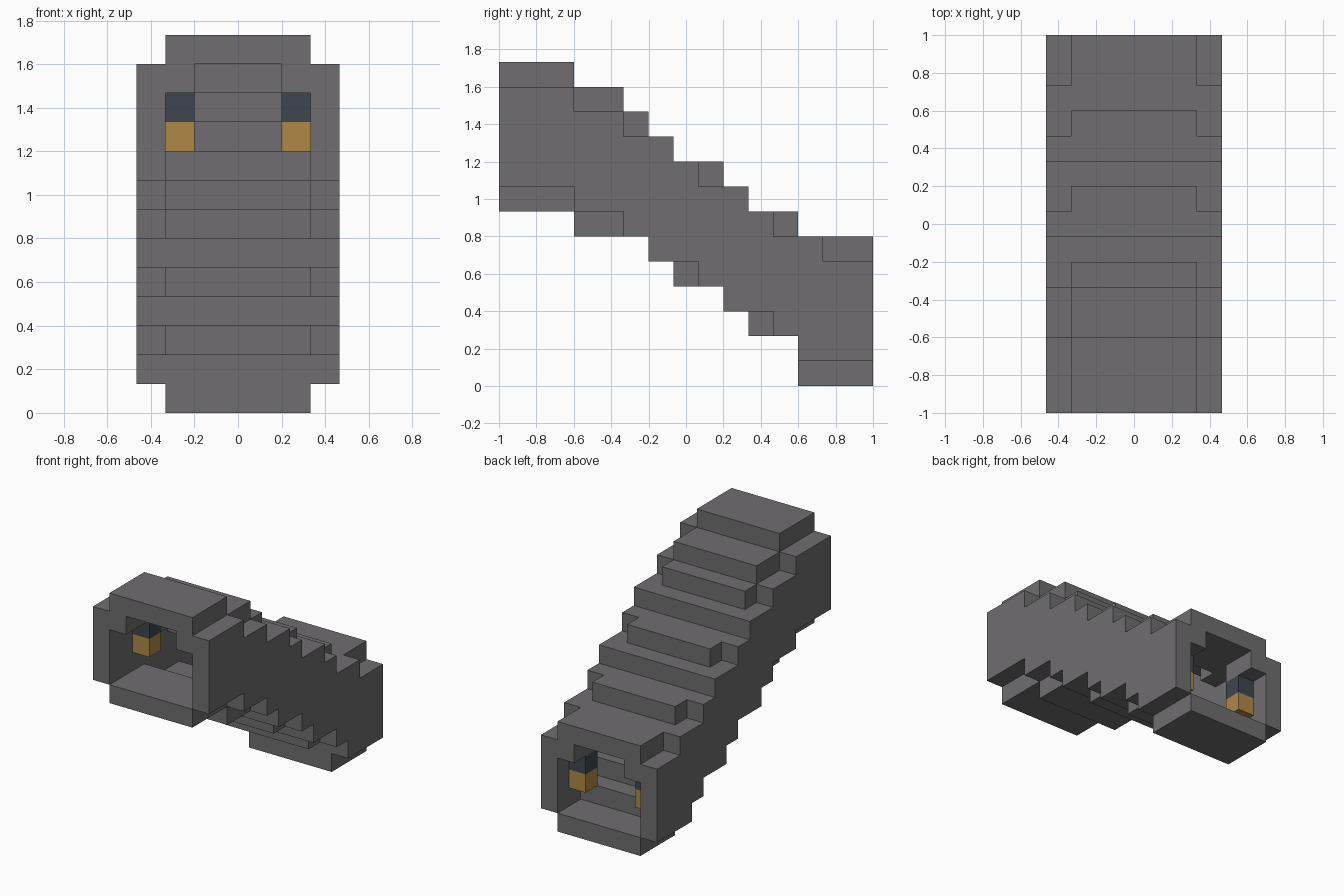
import bpy
import bmesh

U = 2 / 15  # edge of one block

cube = bpy.data.objects.get("Cube")
if cube:
    bpy.data.objects.remove(cube, do_unlink=True)


def material(name, rgb):
    mat = bpy.data.materials.new(name)
    mat.use_nodes = True
    mat.diffuse_color = (*rgb, 1)
    mat.node_tree.nodes["Principled BSDF"].inputs["Base Color"].default_value = (*rgb, 1)
    return mat


stone = material("grey stone", (0.16, 0.155, 0.162))
gold = material("amber lamp", (0.43, 0.25, 0.062))
navy = material("dark blue lamp cap", (0.05, 0.061, 0.08))


def prism(bm, x0, x1, outline):
    """Extrude a side outline of (y, z) block steps from x0 to x1."""
    verts = [bm.verts.new((x0 * U, y * U - 1, z * U)) for y, z in outline]
    face = bm.faces.new(verts)
    new = bmesh.ops.extrude_face_region(bm, geom=[face])["geom"]
    moved = [v for v in new if isinstance(v, bmesh.types.BMVert)]
    bmesh.ops.translate(bm, vec=((x1 - x0) * U, 0, 0), verts=moved)


def box(bm, x0, x1, y0, y1, z0, z1):
    prism(bm, x0, x1, [(y0, z0), (y1, z0), (y1, z1), (y0, z1)])


def finish(bm, name, mat, mirrored=False):
    bmesh.ops.recalc_face_normals(bm, faces=bm.faces)
    mesh = bpy.data.meshes.new(name)
    bm.to_mesh(mesh)
    bm.free()
    mesh.materials.append(mat)
    obj = bpy.data.objects.new(name, mesh)
    bpy.context.scene.collection.objects.link(obj)
    if mirrored:
        obj.modifiers.new("mirror", "MIRROR").use_axis[0] = True
    return obj


# Stepped slabs: (y start, y end, z bottom, z top) in blocks
ROOF = [(0, 3, 12, 13), (3, 5, 11, 12), (5, 6, 10, 11), (6, 7, 9, 10),
        (7, 9, 8, 9), (9, 10, 7, 8), (10, 12, 6, 7), (12, 15, 5, 6)]
FLOOR = [(0, 3, 7, 8), (3, 6, 6, 7), (6, 7, 5, 6), (7, 9, 4, 5),
         (9, 10, 3, 4), (10, 12, 2, 3), (12, 13, 0, 2), (13, 15, 0, 1)]
# Corner fillers where the roof stands above the walls: (y start, y end, z)
CORNERS = [(0, 3, 11), (3, 5, 10), (5, 6, 9), (8, 9, 7), (11, 12, 5), (13, 15, 4)]
# Wall edges as (y start, z) runs
WALL_TOP = [(0, 12), (3, 11), (5, 10), (7, 9), (8, 8), (10, 7), (11, 6), (13, 5)]
WALL_BOTTOM = [(0, 8), (3, 7), (5, 6), (6, 5), (8, 4), (9, 3), (11, 2), (12, 1)]


def stairs(runs):
    """Turn runs into the corner points of a staircase line."""
    ends = [y for y, _ in runs[1:]] + [15]
    return [p for (y, z), end in zip(runs, ends) for p in ((y, z), (end, z))]


# Roof and floor of the sloping passage
for name, slabs in (("stepped_roof", ROOF), ("stepped_floor", FLOOR)):
    bm = bmesh.new()
    for slab in slabs:
        box(bm, -2.5, 2.5, *slab)
    finish(bm, name, stone)

# Side walls
bm = bmesh.new()
prism(bm, 2.5, 3.5, stairs(WALL_BOTTOM) + stairs(WALL_TOP)[::-1])
finish(bm, "side_walls", stone, True)

# Ceiling corners
bm = bmesh.new()
for y0, y1, z in CORNERS:
    box(bm, 1.5, 2.5, y0, y1, z, z + 1)
finish(bm, "ceiling_corners", stone, True)

# Wall lamps near both ends
for place, y, z in (("front", 2, 9), ("back", 13, 2)):
    for part, mat, level in (("lamps", gold, z), ("lamp_caps", navy, z + 1)):
        bm = bmesh.new()
        box(bm, 1.5, 2.5, y, y + 1, level, level + 1)
        finish(bm, f"{place}_{part}", mat, True)
